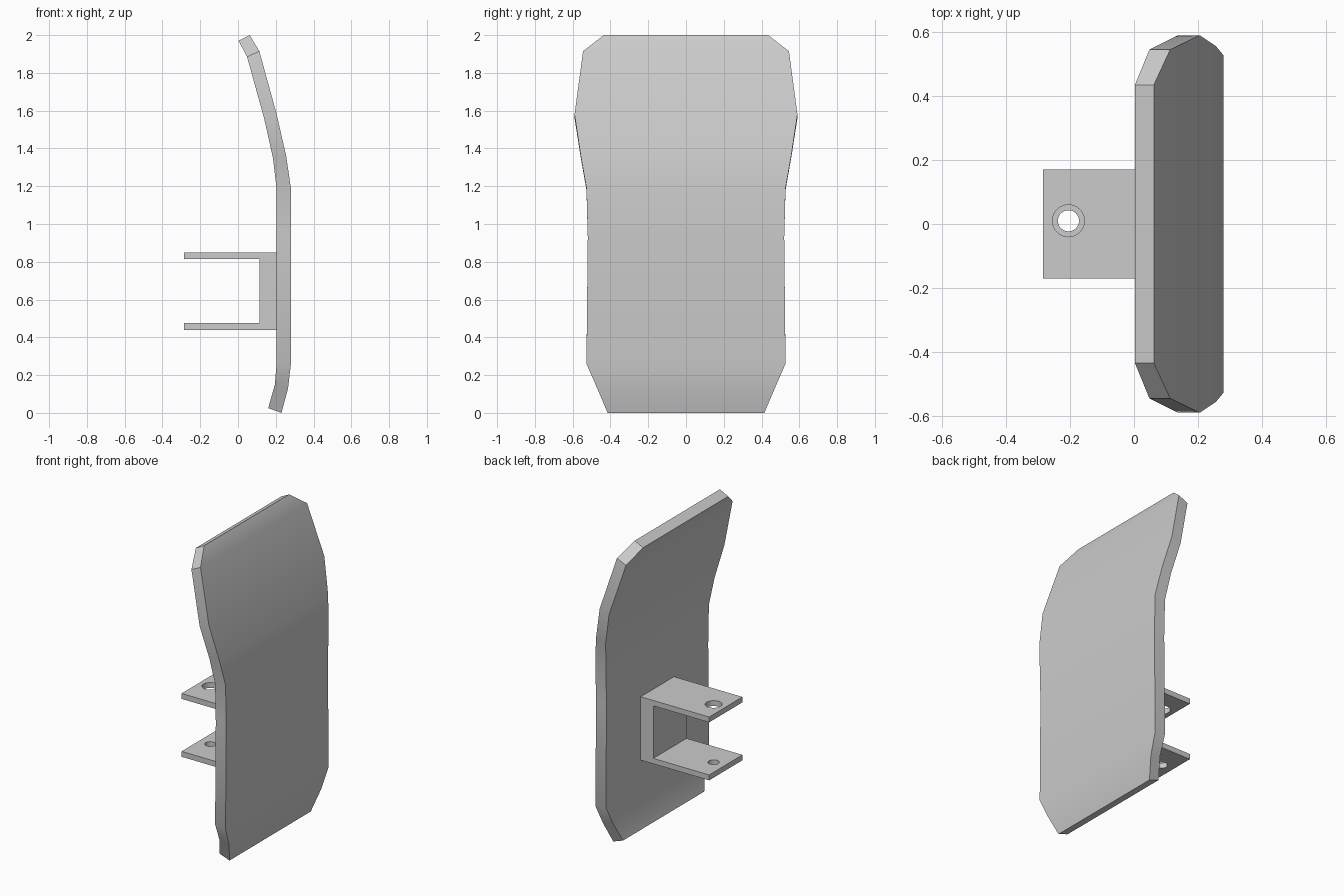
import bpy, bmesh, math

old = bpy.data.objects.get("Cube")
if old:
    bpy.data.objects.remove(old, do_unlink=True)

grey = bpy.data.materials.new("plain_grey")
grey.use_nodes = True
COLOUR = (0.6, 0.6, 0.6, 1)
grey.diffuse_color = COLOUR
grey.node_tree.nodes["Principled BSDF"].inputs["Base Color"].default_value = COLOUR


def add_object(name, bm):
    bmesh.ops.recalc_face_normals(bm, faces=bm.faces)
    mesh = bpy.data.meshes.new(name)
    bm.to_mesh(mesh)
    bm.free()
    mesh.materials.append(grey)
    obj = bpy.data.objects.new(name, mesh)
    bpy.context.collection.objects.link(obj)
    return obj


def activate(obj):
    bpy.ops.object.select_all(action="DESELECT")
    obj.select_set(True)
    bpy.context.view_layer.objects.active = obj


# Curved panel: each row is back (x, z), front (x, z), half width
ROWS = [
    ((0.16, 0.025), (0.23, 0.0), 0.415),
    ((0.195, 0.15), (0.265, 0.13), 0.47),
    ((0.205, 0.27), (0.28, 0.26), 0.527),
    ((0.205, 0.93), (0.28, 0.93), 0.52),
    ((0.205, 1.18), (0.28, 1.19), 0.527),
    ((0.185, 1.35), (0.255, 1.36), 0.557),
    ((0.138, 1.56), (0.205, 1.58), 0.59),
    ((0.048, 1.885), (0.113, 1.915), 0.545),
    ((0.003, 1.97), (0.062, 2.0), 0.435),
]
bm = bmesh.new()
rings = []
for back, front, w in ROWS:
    corners = [(back, -w), (front, -w), (front, w), (back, w)]
    rings.append([bm.verts.new((p[0], y, p[1])) for p, y in corners])
for low, high in zip(rings, rings[1:]):
    for i in range(4):
        j = (i + 1) % 4
        bm.faces.new((low[i], low[j], high[j], high[i]))
bm.faces.new(rings[0])
bm.faces.new(rings[-1])
panel = add_object("curved_panel", bm)
activate(panel)
bpy.ops.object.shade_smooth_by_angle(angle=math.radians(30))

# C-shaped mounting bracket: profile extruded across y
LOW, HIGH, PLATE = 0.44, 0.85, 0.035
TIP, WALL, BASE, HALF = -0.285, 0.115, 0.205, 0.17
profile = [(BASE, LOW), (TIP, LOW), (TIP, LOW + PLATE), (WALL, LOW + PLATE),
           (WALL, HIGH - PLATE), (TIP, HIGH - PLATE), (TIP, HIGH), (BASE, HIGH)]
bm = bmesh.new()
face = bm.faces.new([bm.verts.new((x, -HALF, z)) for x, z in profile])
result = bmesh.ops.extrude_face_region(bm, geom=[face])
moved = [v for v in result["geom"] if isinstance(v, bmesh.types.BMVert)]
bmesh.ops.translate(bm, verts=moved, vec=(0, 2 * HALF, 0))
bracket = add_object("mounting_bracket", bm)

# Pin holes: wider in the upper plate than in the lower one
for z, radius in ((HIGH - PLATE / 2, 0.05), (LOW + PLATE / 2, 0.033)):
    bpy.ops.mesh.primitive_cylinder_add(vertices=32, radius=radius, depth=0.15,
                                        location=(-0.205, 0.01, z))
    cutter = bpy.context.object
    cutter.name = "hole_cutter"
    cutter.hide_render = True
    cutter.data.materials.append(grey)
    hole = bracket.modifiers.new("pin_hole", "BOOLEAN")
    hole.operation = "DIFFERENCE"
    hole.solver = "EXACT"
    hole.object = cutter
    activate(bracket)
    bpy.ops.object.modifier_apply(modifier=hole.name)
    bpy.data.objects.remove(cutter, do_unlink=True)
activate(bracket)
bpy.ops.object.shade_smooth_by_angle(angle=math.radians(30))
